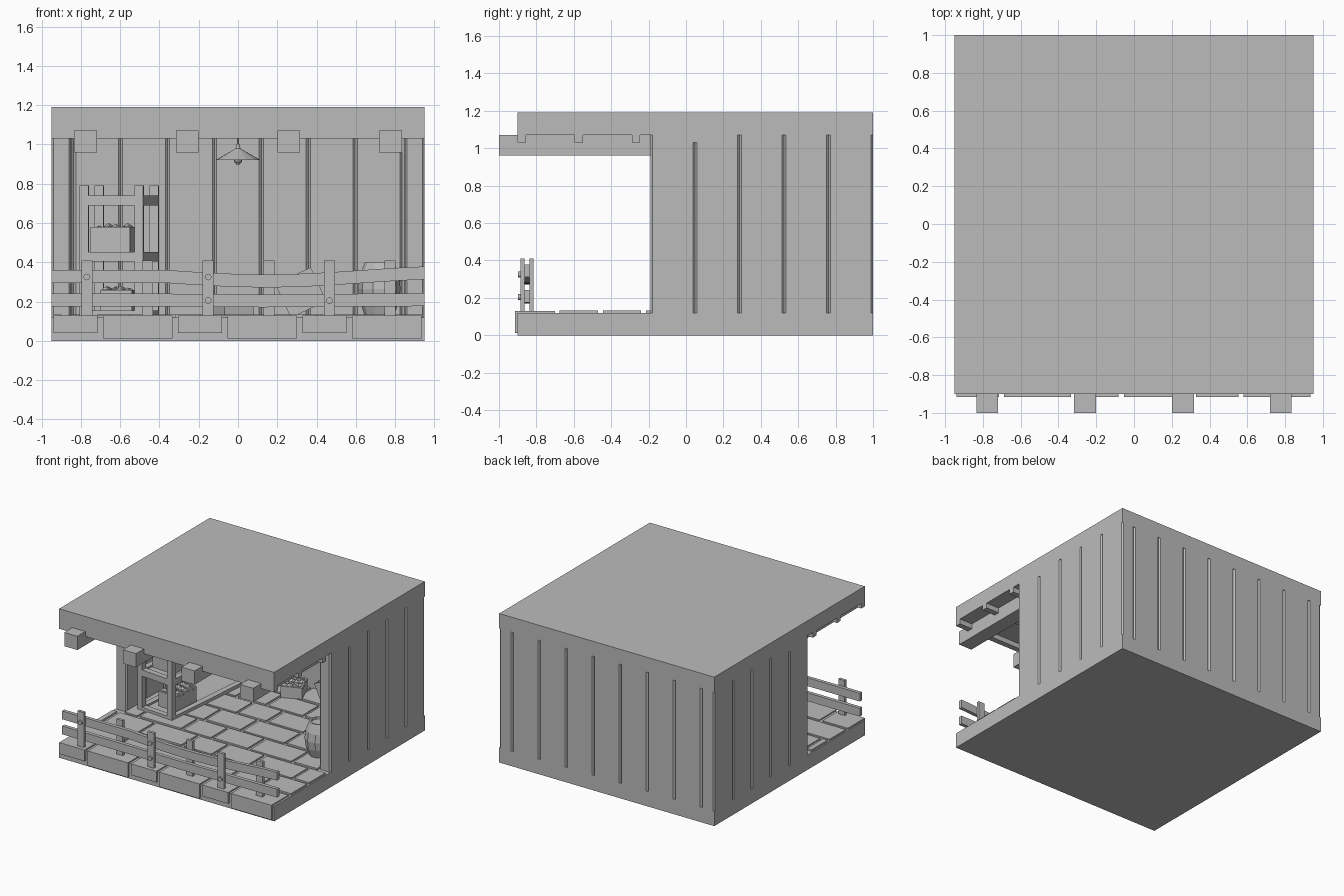
import bpy, bmesh, math, random
from mathutils import Matrix, Vector

random.seed(4)
old = bpy.data.objects.get("Cube")
if old:
    bpy.data.objects.remove(old, do_unlink=True)

GREY = (0.5, 0.5, 0.5, 1)
mat = bpy.data.materials.new("plain grey")
mat.use_nodes = True
mat.diffuse_color = GREY
mat.node_tree.nodes["Principled BSDF"].inputs["Base Color"].default_value = GREY


def finish(name, bm, matrix=None):
    bmesh.ops.recalc_face_normals(bm, faces=bm.faces)
    mesh = bpy.data.meshes.new(name)
    bm.to_mesh(mesh)
    bm.free()
    mesh.materials.append(mat)
    ob = bpy.data.objects.new(name, mesh)
    bpy.context.collection.objects.link(ob)
    if matrix:
        ob.matrix_world = matrix
    return ob


def add_box(bm, x, y, z):
    """Box from three (low, high) ranges."""
    lo, hi = zip(x, y, z)
    centre = [(a + b) / 2 for a, b in zip(lo, hi)]
    size = [b - a for a, b in zip(lo, hi)]
    bmesh.ops.create_cube(bm, size=1, matrix=Matrix.Translation(centre) @ Matrix.Diagonal((*size, 1)))


def box(name, x, y, z, matrix=None):
    bm = bmesh.new()
    add_box(bm, x, y, z)
    return finish(name, bm, matrix)


def add_prism(bm, pts, offset):
    """Extrude a flat outline of 3D points along an offset."""
    face = bm.faces.new([bm.verts.new(p) for p in pts])
    top = bmesh.ops.extrude_face_region(bm, geom=[face])["geom"]
    bmesh.ops.translate(bm, vec=offset, verts=[v for v in top if isinstance(v, bmesh.types.BMVert)])


def lathe(name, profile, sides, location):
    """Turn (radius, height) pairs around a vertical axis."""
    bm = bmesh.new()
    rings = [[bm.verts.new((r * math.cos(math.tau * i / sides), r * math.sin(math.tau * i / sides), z))
              for i in range(sides)] for r, z in profile]
    for a, b in zip(rings, rings[1:]):
        for i in range(sides):
            j = (i + 1) % sides
            bm.faces.new((a[i], a[j], b[j], b[i]))
    bm.faces.new(rings[0])
    bm.faces.new(rings[-1])
    return finish(name, bm, Matrix.Translation(location))


# Floor and roof slabs
FLOOR, CEIL, HALF = 0.12, 1.07, 0.95
box("floor_slab", (-HALF, HALF), (-0.9, 1), (0, FLOOR))
box("roof_slab", (-HALF, HALF), (-0.9, 1), (CEIL, 1.19))


# Walls of chamfered upright planks
def plank(bm, x, y, c=0.011):
    (x0, x1), (y0, y1) = x, y
    pts = [(x0 + c, y0), (x1 - c, y0), (x1, y0 + c), (x1, y1 - c),
           (x1 - c, y1), (x0 + c, y1), (x0, y1 - c), (x0, y0 + c)]
    add_prism(bm, [(px, py, FLOOR) for px, py in pts], (0, 0, CEIL - FLOOR))


for name, side in (("right_wall", -1), ("left_wall", 1)):
    bm = bmesh.new()
    xs = sorted((side * HALF, side * (HALF - 0.1)))
    for i in range(5):
        plank(bm, xs, (-0.19 + i * 0.238, -0.19 + (i + 1) * 0.238))
    finish(name, bm)
bm = bmesh.new()
seams = [-HALF] + [-0.837 + i * 0.239 for i in range(8)] + [HALF]
for a, b in zip(seams, seams[1:]):
    plank(bm, (a, b), (0.9, 1))
finish("back_wall", bm)

# Ceiling beams and cross slats
for i in range(4):
    x = -0.777 + i * 0.518
    box("ceiling_beam", (x - 0.058, x + 0.058), (-1, 0.95), (0.96, CEIL))
for i in range(6):
    y = -0.9 + i * 0.305
    box("ceiling_slat", (-HALF, HALF), (y, y + 0.045), (1.03, CEIL + 0.01))

# Kerb stones along the front edge, alternating short and long
x = -0.94
for i in range(6):
    width, low = ((0.225, 0.04), (0.355, 0.012))[i % 2]
    box("kerb_stone", (x, x + width), (-0.915, -0.7), (low, 0.13))
    x += width + 0.027

# Flagstones in staggered rows
bm = bmesh.new()
for row in range(7):
    y = -0.675 + row * 0.23
    x = -0.94 - (0.0, 0.2, 0.1)[row % 3]
    limit = HALF if y + 0.2 < -0.2 else HALF - 0.09
    k = row
    while x < limit - 0.05:
        width = (0.36, 0.24, 0.3)[k % 3]
        a, b = max(x, -limit + 0.01), min(x + width, limit - 0.01)
        add_box(bm, (a, b), (y, min(y + 0.205, 0.91)), (0.1, 0.13 + 0.003 * (k % 2)))
        x += width + 0.025
        k += 1
finish("flagstones", bm)

# Fence: posts alternate in front of and behind two rails
for i in range(6):
    x = -0.77 + i * 0.309
    y = -0.885 if i % 2 == 0 else -0.837
    box("fence_post", (x - 0.028, x + 0.028), (y, y + 0.022), (FLOOR, 0.41))


def rail(name, height, wave):
    xs = [-HALF + i * HALF / 8 for i in range(17)]
    mids = [height + wave * math.sin((x + 0.35) * 3.2) * (x > -0.35) * -1 for x in xs]
    low = [(x, -0.864, z - 0.033) for x, z in zip(xs, mids)]
    high = [(x, -0.864, z + 0.033) for x, z in zip(xs, mids)]
    bm = bmesh.new()
    add_prism(bm, low + high[::-1], (0, 0.028, 0))
    finish(name, bm)


rail("lower_rail", 0.207, 0.003)
rail("upper_rail", 0.327, 0.022)
for x, z in ((-0.77, 0.325), (-0.152, 0.325), (-0.152, 0.205), (0.466, 0.205)):
    bm = bmesh.new()
    bmesh.ops.create_cone(bm, cap_ends=True, segments=12, radius1=0.017, radius2=0.017, depth=0.03,
                          matrix=Matrix.Translation((x, -0.883, z)) @ Matrix.Rotation(math.pi / 2, 4, 'X'))
    finish("fence_bolt", bm)

# Hanging lamp
LAMP = (0, 0.2, 0)
lathe("lamp_cord", [(0.006, 0.97), (0.006, CEIL)], 8, LAMP)
lathe("lamp_shade", [(0.115, 0.92), (0.012, 0.98), (0.01, 1.0)], 16, LAMP)
lathe("lamp_bulb", [(0.008, 0.898), (0.02, 0.912), (0.02, 0.93)], 10, LAMP)


# Open crates with lumpy contents
def crate(name, matrix, w, d, h, filled=True):
    bm = bmesh.new()
    t = 0.014
    add_box(bm, (-w, w), (-d, d), (0, t))
    for s in (-1, 1):
        add_box(bm, sorted((s * w, s * (w - t))), (-d, d), (0, h))
        add_box(bm, (-w, w), sorted((s * d, s * (d - t))), (0, h))
    finish(name, bm, matrix)
    if filled:
        bm = bmesh.new()
        for i in range(4):
            for j in range(4):
                pos = Vector(((i - 1.5) * w * 0.46, (j - 1.5) * d * 0.46, h - 0.018 + random.uniform(-0.012, 0.01)))
                bmesh.ops.create_icosphere(bm, subdivisions=1, radius=0.03, matrix=Matrix.Translation(pos))
        finish(name + "_contents", bm, matrix)


# Shelving rack, turned slightly, along the right-hand wall
rack = Matrix.Translation((-0.645, -0.13, 0)) @ Matrix.Rotation(math.radians(-5), 4, 'Z')
W, D, P = 0.163, 0.93, 0.045
bm = bmesh.new()
for s in (-1, 1):
    xs = sorted((s * W, s * (W - P)))
    for y in (0, D - P):
        add_box(bm, xs, (y, y + P), (FLOOR, 0.79))
    for z in (0.105, 0.403, 0.69):
        add_box(bm, xs, (P, D - P), (z, z + 0.05))
for z in (0.105, 0.403, 0.69):
    for y in (0, D - P):
        add_box(bm, (P - W, W - P), (y, y + P), (z, z + 0.05))
    add_box(bm, (P - W, W - P), (P, D - P), (z + 0.01, z + 0.035))
finish("shelf_rack", bm, rack)
crate("upper_crate", rack @ Matrix.Translation((-0.015, 0.24, 0.44)), 0.1, 0.13, 0.14)
crate("lower_crate", rack @ Matrix.Translation((0.015, 0.24, 0.14)), 0.08, 0.12, 0.12)

# Loose crates on the floor
crate("floor_crate", Matrix.Translation((-0.03, 0.75, 0.13)) @ Matrix.Rotation(0.4, 4, 'Z'), 0.08, 0.09, 0.09)
crate("tipped_crate", Matrix.Translation((0.36, 0.78, 0.16)) @ Matrix.Rotation(math.radians(-25), 4, 'Y'),
      0.1, 0.09, 0.19, False)

# Barrel by the left-hand wall
lathe("barrel", [(0.075, 0.13), (0.1, 0.2), (0.108, 0.265), (0.1, 0.33), (0.075, 0.4),
                 (0.062, 0.4), (0.06, 0.385)], 10, (0.72, 0.0, 0))
